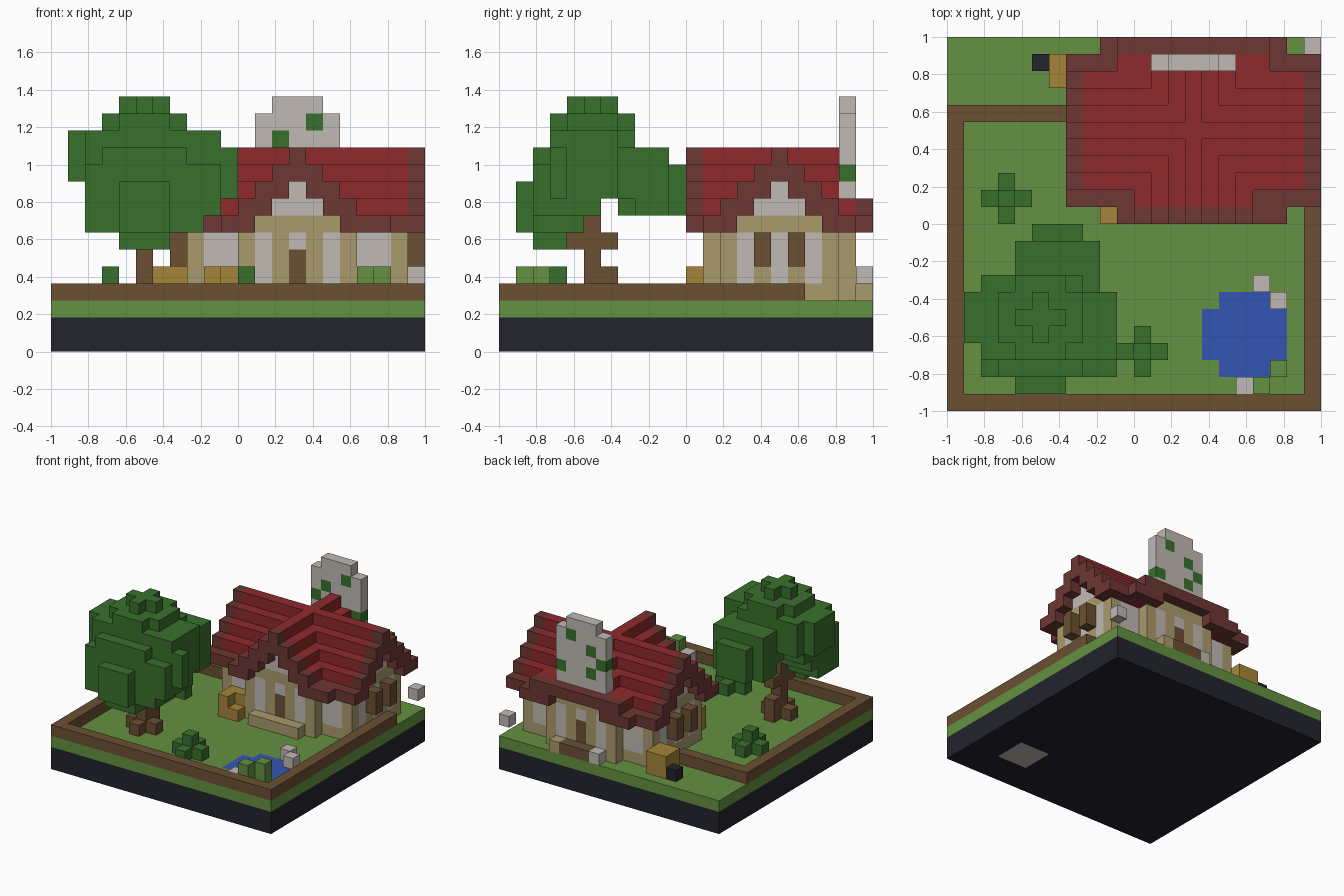
import bpy
import bmesh
from mathutils import Vector

if "Cube" in bpy.data.objects:
    bpy.data.objects.remove(bpy.data.objects["Cube"], do_unlink=True)

N = 22                      # blocks along each side
S = 2 / N                   # block size
RIDGE_X, RIDGE_Y = 14, 16   # block columns of the two roof ridges

COLOURS = {
    "soil black": "23232d", "grass green": "649141", "wood brown": "6b5032",
    "roof red": "902a2c", "eave maroon": "6d3733", "wall tan": "aa9b6c",
    "stone grey": "c0bab4", "leaf green": "39702c", "crate ochre": "a5863a",
    "water blue": "3456b4",
}


def linear(code):
    vals = [int(code[i:i + 2], 16) / 255 for i in (0, 2, 4)]
    return [v / 12.92 if v < 0.04045 else ((v + 0.055) / 1.055) ** 2.4 for v in vals] + [1]


materials = {}
for name, code in COLOURS.items():
    m = bpy.data.materials.new(name)
    m.use_nodes = True
    m.diffuse_color = linear(code)
    bsdf = m.node_tree.nodes["Principled BSDF"]
    bsdf.inputs["Base Color"].default_value = linear(code)
    bsdf.inputs["Roughness"].default_value = 0.9
    materials[name] = m

cells = {}    # block position -> part
parts = {}    # part -> colour


def box(part, colour, x, y, z):
    """Fill blocks; each axis is one index or an inclusive (first, last) pair."""
    parts[part] = colour
    span = [range(a, a + 1) if isinstance(a, int) else range(a[0], a[1] + 1) for a in (x, y, z)]
    for i in span[0]:
        for j in span[1]:
            for k in span[2]:
                cells[i, j, k] = part


def plus(part, colour, x, y, z):
    box(part, colour, (x - 1, x + 1), y, z)
    box(part, colour, x, (y - 1, y + 1), z)


def roof_strip(part, colour, d, along, axis):
    """One stepped course of a gable roof on both sides of its ridge."""
    z = (max(7, 10 - d), 11 - d)
    for s in (-1, 1):
        if axis == "x":
            box(part, colour, along, RIDGE_Y + s * d, z)
        else:
            box(part, colour, RIDGE_X + s * d, along, z)


# Ground slab
box("base", "soil black", (0, 21), (0, 21), (0, 1))
box("lawn", "grass green", (0, 21), (0, 21), 2)

# Raised border
for x, y in (((0, 21), 0), (0, (0, 17)), (21, (0, 17)), ((0, 6), 17)):
    box("border", "wood brown", x, y, 3)

# Pond, stones and reeds
box("pond_bed", "stone grey", (16, 18), (3, 5), 0)
box("pond", "water blue", (15, 19), (3, 5), 2)
box("pond", "water blue", (16, 18), (2, 6), (1, 2))
for x, y in ((18, 7), (19, 6), (17, 1)):
    box("pond_stones", "stone grey", x, y, 3)
for x, y in ((18, 1), (19, 2)):
    box("reeds", "grass green", x, y, (3, 4))

# Main roof along x
for d in range(5):
    roof_strip("roof", "roof red", d, (8, 20), "x")
    if d == 4:
        roof_strip("eaves", "eave maroon", d, (8, 20), "x")
    for end in (7, 21):
        roof_strip("eaves", "eave maroon", d, end, "x")

# Cross roof along y
for d in range(5):
    if d < 4:
        roof_strip("roof", "roof red", d, (12, 19), "y")
    else:
        roof_strip("eaves", "eave maroon", d, 12, "y")
    roof_strip("eaves", "eave maroon", d, 11, "y")
box("eaves", "eave maroon", 19, 11, 7)
box("roof", "roof red", (10, 18), 20, (7, 8))
box("eaves", "eave maroon", (10, 18), 21, 8)
for x in ((9, 11), (17, 19)):
    box("eaves", "eave maroon", x, 21, 7)

# Walls: two crossing blocks with stepped gables
box("walls", "wall tan", (8, 20), (13, 19), (3, 6))
box("walls", "wall tan", (11, 17), (12, 20), (3, 6))
box("walls", "wall tan", (8, 20), (14, 18), 7)
box("walls", "wall tan", (12, 16), (12, 20), 7)
for z, r in ((8, 1), (9, 0)):
    box("wall_panels", "stone grey", (8, 20), (RIDGE_Y - r, RIDGE_Y + r), z)
    box("wall_panels", "stone grey", (RIDGE_X - r, RIDGE_X + r), (12, 20), z)

# Pale wall panels, doors and shutters, mirrored on both sides
for y in (12, 20):
    for x in (12, 14, 16):
        box("wall_panels", "stone grey", x, y, (4, 6))
    box("doors", "wood brown", RIDGE_X, y, (4, 5))
for y in (13, 19):
    for x in ((9, 10), (18, 19)):
        box("wall_panels", "stone grey", x, y, (4, 6))
for x, outside in ((8, 7), (20, 21)):
    for y in (14, 16, 18):
        box("wall_panels", "stone grey", x, y, (4, 6))
    for y in (15, 17):
        box("shutters", "wood brown", outside, y, (5, 6))

# Steps
box("front_step", "wall tan", (12, 16), 11, 3)
box("back_step", "wall tan", 16, 21, 3)
box("back_step_boards", "wood brown", (13, 15), 21, 3)
box("loose_stones", "stone grey", 12, 21, 3)
box("loose_stones", "stone grey", 21, 21, 4)

# Chimney with ivy
box("chimney", "stone grey", (12, 16), 20, (8, 13))
box("chimney", "stone grey", (13, 15), 20, 14)
for x, z in ((15, 13), (13, 12), (12, 11), (13, 10), (16, 10)):
    box("ivy", "leaf green", x, 20, z)

# Crates and coal block
box("back_crate", "crate ochre", (6, 7), (19, 20), (3, 4))
box("coal_block", "soil black", 5, 20, 3)
box("front_crate", "crate ochre", (9, 10), (11, 12), (3, 4))
del cells[10, 11, 4]

# Bushes
for x, y in ((11, 3), (3, 12)):
    plus("bushes", "leaf green", x, y, 3)
    box("bushes", "leaf green", x, y, 4)

# Tree crown, built from overlapping clumps
plus("tree_crown", "leaf green", 5, 5, 14)
for x, y, z in (
    ((3, 7), (4, 6), 13), ((4, 6), (3, 7), 13),
    ((1, 7), (4, 6), (10, 12)), ((2, 7), (3, 7), (10, 12)),
    ((3, 7), 2, (8, 11)), ((2, 8), (2, 5), (8, 10)),
    ((2, 8), (2, 4), 7), ((4, 6), 1, (7, 9)),
    ((4, 6), (2, 3), 6), ((2, 8), 6, (9, 10)),
    ((8, 9), (3, 6), (9, 12)), ((8, 9), (2, 5), (8, 10)),
    (10, 3, (9, 11)),
    ((4, 8), (8, 9), (8, 11)), ((5, 7), (7, 10), (8, 10)), ((4, 8), 7, (9, 11)),
):
    box("tree_crown", "leaf green", x, y, z)

# Tree trunk, roots and branch
box("tree_trunk", "wood brown", 5, 5, (3, 8))
box("tree_trunk", "wood brown", 5, (4, 6), 6)
plus("tree_trunk", "wood brown", 5, 5, 3)
box("tree_trunk", "wood brown", 5, 6, 4)

# Turn each part's blocks into a mesh of exposed faces
for part, colour in parts.items():
    bm = bmesh.new()
    verts = {}

    def vert(p):
        if p not in verts:
            verts[p] = bm.verts.new((p[0] * S - 1, p[1] * S - 1, p[2] * S))
        return verts[p]

    for cell, owner in cells.items():
        if owner != part:
            continue
        for axis in range(3):
            for side in (0, 1):
                near = list(cell)
                near[axis] += 2 * side - 1
                if tuple(near) in cells:
                    continue
                u, v = (axis + 1) % 3, (axis + 2) % 3
                loop = []
                for a, b in ((0, 0), (1, 0), (1, 1), (0, 1)):
                    p = list(cell)
                    p[axis] += side
                    p[u] += a
                    p[v] += b
                    loop.append(vert(tuple(p)))
                bm.faces.new(loop if side else loop[::-1])
    if bm.faces:
        bmesh.ops.dissolve_limit(bm, angle_limit=0.01, verts=bm.verts[:], edges=bm.edges[:])
        mesh = bpy.data.meshes.new(part)
        bm.to_mesh(mesh)
        mesh.materials.append(materials[colour])
        bpy.context.collection.objects.link(bpy.data.objects.new(part, mesh))
    bm.free()
